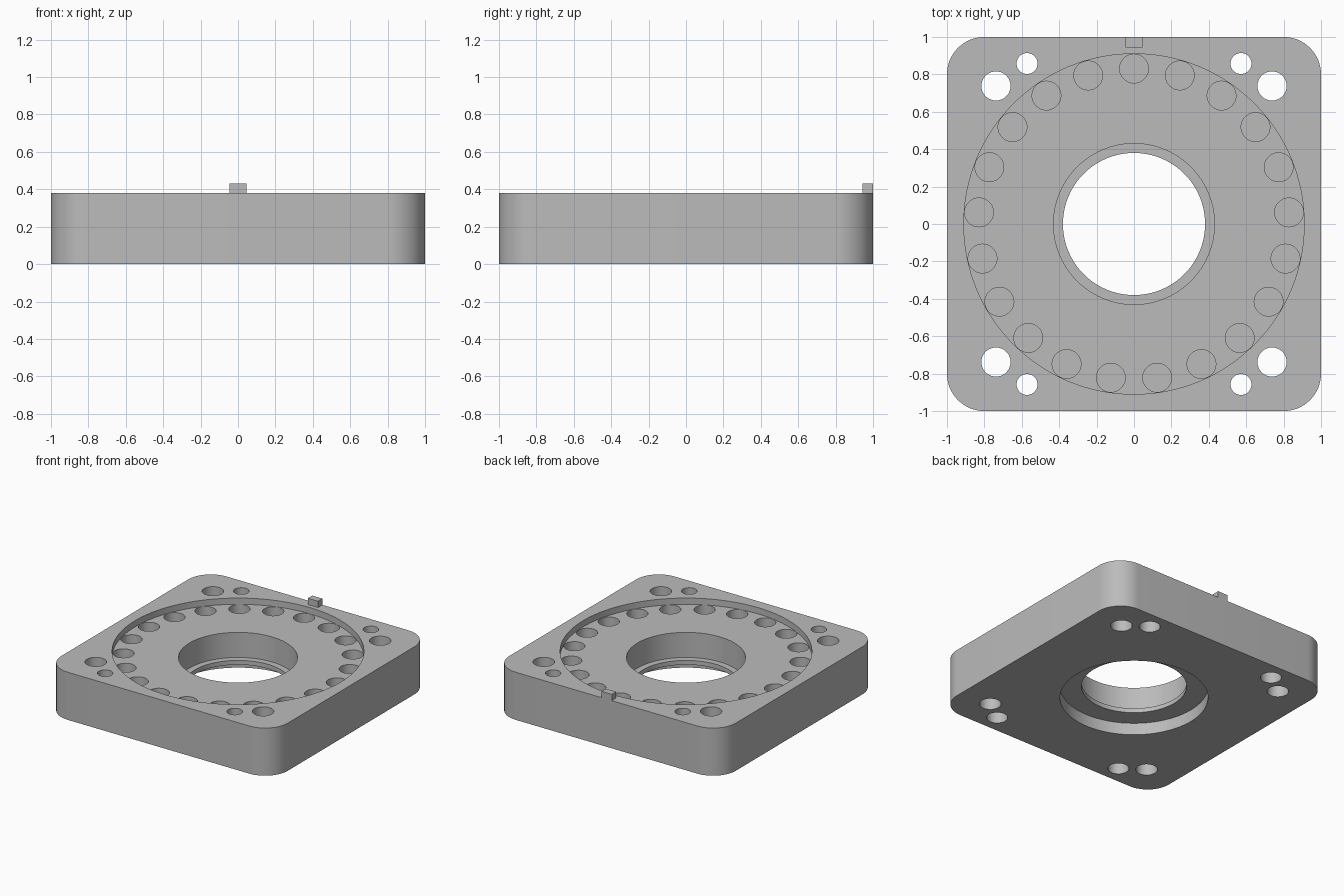
import bpy
from math import cos, sin, pi, radians

if "Cube" in bpy.data.objects:
    bpy.data.objects.remove(bpy.data.objects["Cube"])

HEIGHT = 0.38          # top of the housing
FLOOR = 0.33           # floor of the round recess

grey = bpy.data.materials.new("light grey")
grey.use_nodes = True
grey.diffuse_color = (0.5, 0.5, 0.5, 1)
grey.node_tree.nodes["Principled BSDF"].inputs["Base Color"].default_value = (0.5, 0.5, 0.5, 1)


def box(name, size, center):
    bpy.ops.mesh.primitive_cube_add(size=1, location=center)
    obj = bpy.context.object
    obj.name = name
    obj.scale = size
    bpy.ops.object.transform_apply(location=True, rotation=False, scale=True)
    obj.data.materials.append(grey)
    return obj


def apply(obj, modifier):
    bpy.context.view_layer.objects.active = obj
    bpy.ops.object.modifier_apply(modifier=modifier.name)


def bore(obj, radius, low, high, x=0, y=0, sides=48):
    """Cut a vertical round hole between two heights."""
    bpy.ops.mesh.primitive_cylinder_add(vertices=sides, radius=radius, depth=high - low,
                                        location=(x, y, (low + high) / 2))
    cutter = bpy.context.object
    cutter.hide_render = True
    cutter.data.materials.append(grey)
    cut = obj.modifiers.new("bore", 'BOOLEAN')
    cut.operation = 'DIFFERENCE'
    cut.solver = 'EXACT'
    cut.object = cutter
    apply(obj, cut)
    bpy.data.objects.remove(cutter)


# Square housing with rounded upright corners
housing = box("housing", (2, 2, HEIGHT), (0, 0, HEIGHT / 2))
weights = housing.data.attributes.new("bevel_weight_edge", 'FLOAT', 'EDGE')
for edge in housing.data.edges:
    a, b = (housing.data.vertices[v].co for v in edge.vertices)
    weights.data[edge.index].value = float(abs(a.z - b.z) > 0.1)
bevel = housing.modifiers.new("corners", 'BEVEL')
bevel.limit_method = 'WEIGHT'
bevel.width = 0.2
bevel.segments = 16
apply(housing, bevel)

# Round recess, stepped centre bore and underside counterbore
bore(housing, 0.91, FLOOR, 0.5, sides=128)
bore(housing, 0.43, 0.13, 0.5, sides=96)
bore(housing, 0.38, -0.1, 0.5, sides=96)
bore(housing, 0.535, -0.1, 0.095, sides=96)

# Ring of blind pockets in the recess floor
POCKETS = 21
for i in range(POCKETS):
    angle = pi / 2 + 2 * pi * i / POCKETS
    bore(housing, 0.077, FLOOR - 0.15, FLOOR + 0.02, 0.831 * cos(angle), 0.831 * sin(angle))

# Mounting holes in each corner; the small ones are counterbored below
for sx in (-1, 1):
    for sy in (-1, 1):
        bore(housing, 0.078, -0.1, 0.5, sx * 0.738, sy * 0.738)
        bore(housing, 0.056, -0.1, 0.5, sx * 0.572, sy * 0.858)
        bore(housing, 0.076, -0.1, 0.2, sx * 0.572, sy * 0.858)

# Locating key on the back edge
key = box("locating_key", (0.09, 0.056, 0.05), (0, 0.972, HEIGHT + 0.025))

bpy.ops.object.select_all(action='DESELECT')
housing.select_set(True)
bpy.context.view_layer.objects.active = housing
bpy.ops.object.shade_smooth_by_angle(angle=radians(30))
